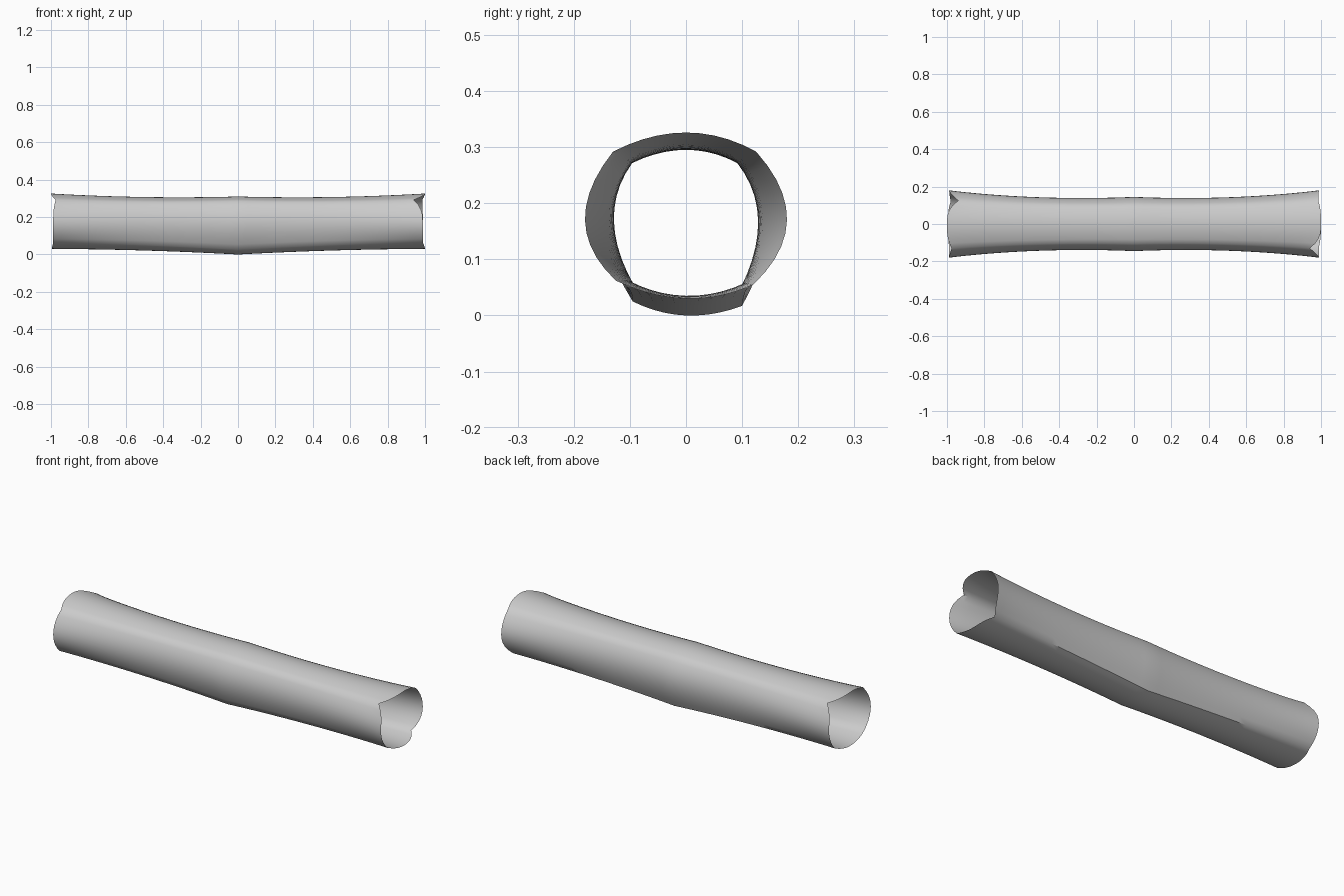
import bpy, bmesh
from math import pi

if "Cube" in bpy.data.objects:
    bpy.data.objects.remove(bpy.data.objects["Cube"])

# Cross-section control points (y, z): corner, mid, corner, mid ... counter-clockwise from top +y corner
MID = [(.10, .285), (0, .31), (-.105, .285), (-.145, .165), (-.095, .025), (0, 0), (.10, .017), (.145, .165)]
QUARTER = [(.10, .28), (0, .306), (-.105, .28), (-.14, .17), (-.10, .045), (0, .018), (.105, .04), (.14, .17)]
END = [(.125, .292), (0, .326), (-.13, .292), (-.18, .17), (-.125, .062), (0, .03), (.12, .055), (.18, .17)]

# How far the torn rim is set back at each control point, for each end
RIM_RIGHT = [.015, .0, .06, .012, .012, .0, .04, .012]
RIM_LEFT = [.06, .0, .025, .012, .012, .005, .02, .012]

SEG = 10      # points per bark panel
RINGS = 40    # rings along the length


def controls(a):
    # quadratic blend of the three sections along |x|
    w0 = (a - .4) * (a - 1) / .4
    w1 = a * (a - 1) / (.4 * -.6)
    w2 = a * (a - .4) / .6
    return [tuple(w0 * p[k] + w1 * q[k] + w2 * r[k] for k in (0, 1))
            for p, q, r in zip(MID, QUARTER, END)]


def ring(u, inner):
    a = abs(u)
    ctl = controls(a)
    rim = RIM_RIGHT if u > 0 else RIM_LEFT
    shrink = 1 - .075 * (1 - a ** 5) if inner else 1
    pts = []
    for panel in range(4):
        i, m, j = 2 * panel, 2 * panel + 1, (2 * panel + 2) % 8
        for s in range(SEG):
            t = s / SEG
            l0, l1, l2 = (1 - t) * (1 - 2 * t), 4 * t * (1 - t), t * (2 * t - 1)
            y, z = (l0 * ctl[i][k] + l1 * ctl[m][k] + l2 * ctl[j][k] for k in (0, 1))
            e = abs(1 - 2 * t) ** 3
            corner = rim[i] if t < .5 else rim[j]
            back = rim[m] + (corner - rim[m]) * e
            pts.append((u * (1 - back * a ** 10), y * shrink, .165 + (z - .165) * shrink))
    return pts


# Hollow log: outer bark wall, then inner wall back again, sharing the thin rims
steps = [-1 + 2 * i / RINGS for i in range(RINGS + 1)]
path = [(u, False) for u in steps] + [(u, True) for u in reversed(steps[1:-1])]
bm = bmesh.new()
rings = [[bm.verts.new(p) for p in ring(u, inner)] for u, inner in path]
n = 4 * SEG
for k, a in enumerate(rings):
    b = rings[(k + 1) % len(rings)]
    for i in range(n):
        bm.faces.new((a[i], a[(i + 1) % n], b[(i + 1) % n], b[i]))
bmesh.ops.recalc_face_normals(bm, faces=bm.faces[:])
mesh = bpy.data.meshes.new("hollow_log")
bm.to_mesh(mesh)
bm.free()
log = bpy.data.objects.new("hollow_log", mesh)
bpy.context.collection.objects.link(log)
bpy.context.view_layer.objects.active = log
log.select_set(True)
bpy.ops.object.shade_smooth_by_angle(angle=pi * 40 / 180)
